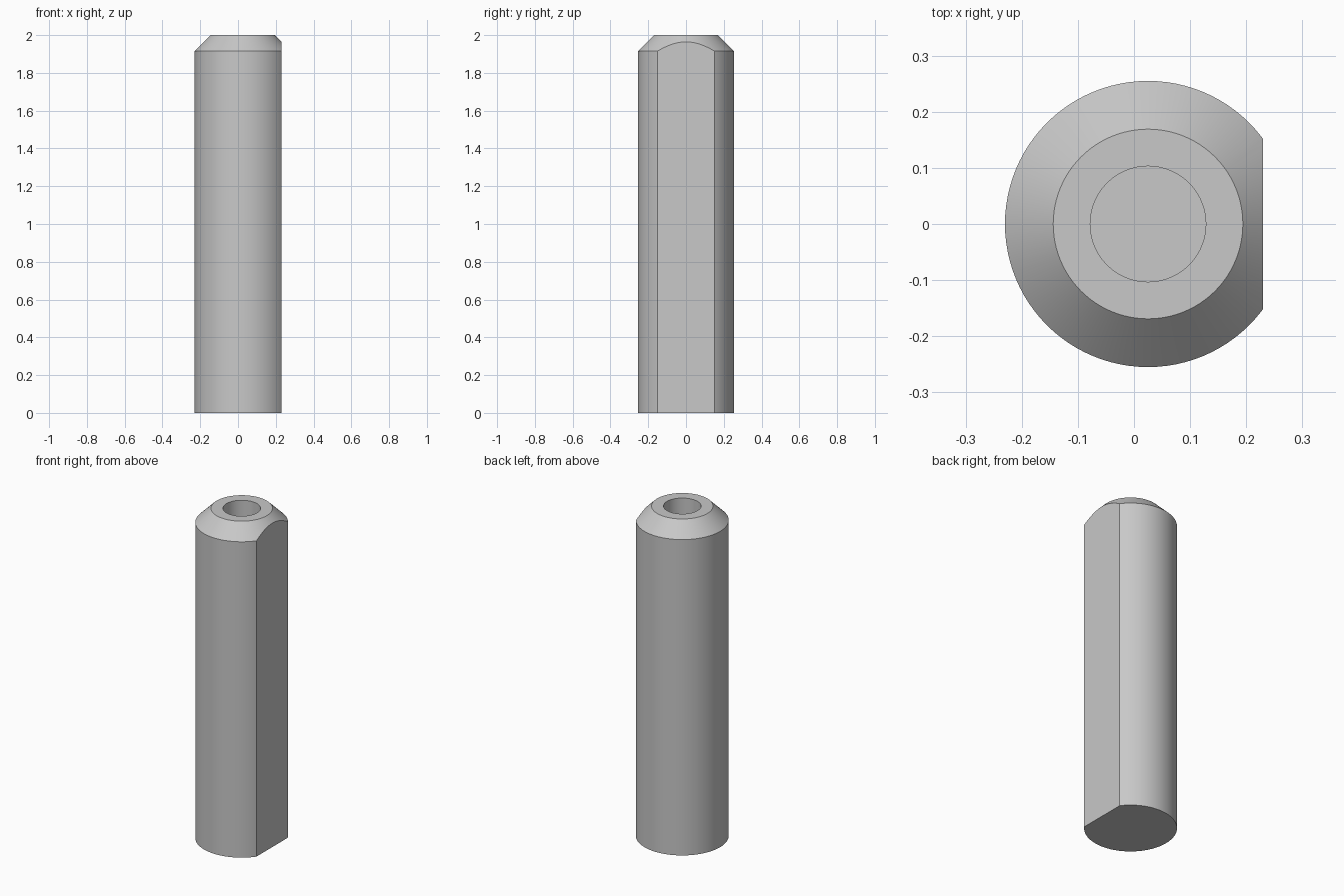
import bpy, bmesh, math
from mathutils import Matrix, Vector

cube = bpy.data.objects.get("Cube")
if cube:
    bpy.data.objects.remove(cube, do_unlink=True)

AXIS_X = 0.025      # shaft axis, offset because of the flat
FLAT_X = 0.23
RADIUS, TIP_RADIUS, BORE_RADIUS = 0.255, 0.169, 0.103
HEIGHT, SHOULDER, BORE_FLOOR = 2.0, 1.915, 1.5

# Plain steel grey
steel = bpy.data.materials.new("steel_grey")
steel.use_nodes = True
grey = (0.58, 0.58, 0.58, 1)
steel.diffuse_color = grey
steel.node_tree.nodes["Principled BSDF"].inputs["Base Color"].default_value = grey

# Lathe the section: base, wall, chamfer, rim, blind bore
profile = [(0, 0), (RADIUS, 0), (RADIUS, SHOULDER), (TIP_RADIUS, HEIGHT),
           (BORE_RADIUS, HEIGHT), (BORE_RADIUS, BORE_FLOOR), (0, BORE_FLOOR)]
bm = bmesh.new()
verts = [bm.verts.new((r, 0, z)) for r, z in profile]
edges = [bm.edges.new(pair) for pair in zip(verts, verts[1:])]
bmesh.ops.spin(bm, geom=verts + edges, cent=(0, 0, 0), axis=(0, 0, 1),
               angle=math.tau, steps=96, use_merge=True)
bmesh.ops.remove_doubles(bm, verts=bm.verts[:], dist=0.0001)
bmesh.ops.transform(bm, matrix=Matrix.Translation((AXIS_X, 0, 0)), verts=bm.verts[:])

# Slice the flat along one side and cap it
bmesh.ops.bisect_plane(bm, geom=bm.verts[:] + bm.edges[:] + bm.faces[:],
                       plane_co=Vector((FLAT_X, 0, 0)), plane_no=Vector((1, 0, 0)),
                       clear_outer=True)
bmesh.ops.holes_fill(bm, edges=[e for e in bm.edges if e.is_boundary], sides=0)
bmesh.ops.recalc_face_normals(bm, faces=bm.faces[:])

mesh = bpy.data.meshes.new("flatted_shaft")
bm.to_mesh(mesh)
bm.free()
mesh.materials.append(steel)
shaft = bpy.data.objects.new("flatted_shaft", mesh)
bpy.context.collection.objects.link(shaft)

# Smooth round walls, crisp edges
bpy.ops.object.select_all(action='DESELECT')
shaft.select_set(True)
bpy.context.view_layer.objects.active = shaft
bpy.ops.object.shade_smooth_by_angle(angle=math.radians(25))
